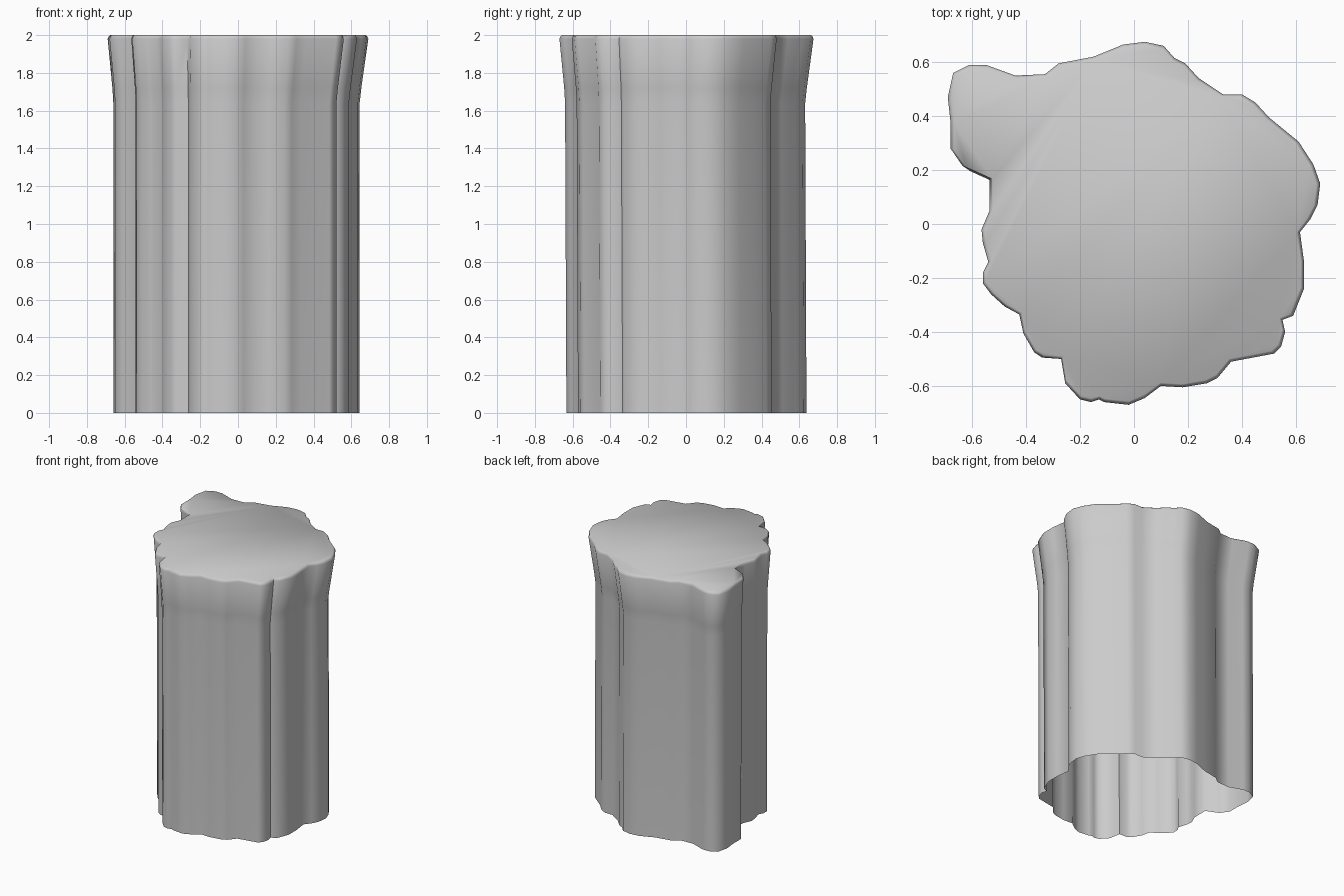
import bpy
import bmesh
from math import radians
from mathutils import Vector

default = bpy.data.objects.get("Cube")
if default:
    bpy.data.objects.remove(default, do_unlink=True)

# Ragged outline of the column at its rim, in hundredths, clockwise from above
OUTLINE = [
    (-67, 56), (-61, 59), (-55, 59), (-44, 55), (-33, 55.5), (-28, 59.5),
    (-15, 62), (-4, 66.5), (4, 67.5), (11, 66), (15, 61.5), (19, 59.5),
    (24, 54), (33, 48), (40, 48), (45, 45), (50, 39.5), (61, 30.5),
    (66.5, 22), (69, 15), (68, 7), (65.5, 2), (61.5, -3), (63, -14),
    (63, -24), (59, -34), (55, -35.5), (56, -40), (54.5, -45.5), (52, -48),
    (36, -51), (31, -57), (27, -59), (18, -60.5), (10, -60), (4, -64.5),
    (-2, -67), (-11, -66), (-13, -65), (-16, -66), (-20, -65), (-25.5, -59),
    (-27, -50), (-34, -49.5), (-37, -47.5), (-41, -40.5), (-42.5, -33.5),
    (-48, -30.5), (-53, -26), (-56, -22), (-56, -18), (-54, -14), (-56, -7),
    (-56.5, -2), (-53.5, 5), (-53.5, 17), (-63.5, 21.5), (-68, 28),
    (-68, 38), (-69, 47),
]
outline = [Vector((x / 100, y / 100)) for x, y in reversed(OUTLINE)]


def flat_material(name, value):
    mat = bpy.data.materials.new(name)
    mat.use_nodes = True
    color = (value, value, value, 1)
    mat.diffuse_color = color
    mat.node_tree.nodes["Principled BSDF"].inputs["Base Color"].default_value = color
    return mat


def add_ring(bm, z, scale, shift_x=0.0, shift_y=0.0):
    """One horizontal copy of the outline, scaled and nudged."""
    return [bm.verts.new((p.x * scale + shift_x, p.y * scale + shift_y, z))
            for p in outline]


def bridge(bm, lower, upper):
    """Join two rings with a band of quads."""
    count = len(lower)
    for i in range(count):
        j = (i + 1) % count
        bm.faces.new((lower[i], lower[j], upper[j], upper[i]))


# Column: straight shaft, flared head, softened rim, open base
bm = bmesh.new()
rings = [
    add_ring(bm, 0, 0.945, -0.008),
    add_ring(bm, 1.64, 0.945, -0.008, -0.007),
    add_ring(bm, 1.72, 0.955, -0.006, -0.005),
    add_ring(bm, 1.98, 1.0),
    add_ring(bm, 1.995, 0.99),
    add_ring(bm, 2.0, 0.98),
]
for lower, upper in zip(rings, rings[1:]):
    bridge(bm, lower, upper)
bm.faces.new(rings[-1])

mesh = bpy.data.meshes.new("rock_column")
bm.to_mesh(mesh)
bm.free()
column = bpy.data.objects.new("rock_column", mesh)
bpy.context.collection.objects.link(column)
mesh.materials.append(flat_material("stone grey", 0.6))

# Smooth shading over the ribs and the rim
bpy.ops.object.select_all(action="DESELECT")
column.select_set(True)
bpy.context.view_layer.objects.active = column
bpy.ops.object.shade_smooth_by_angle(angle=radians(75))
